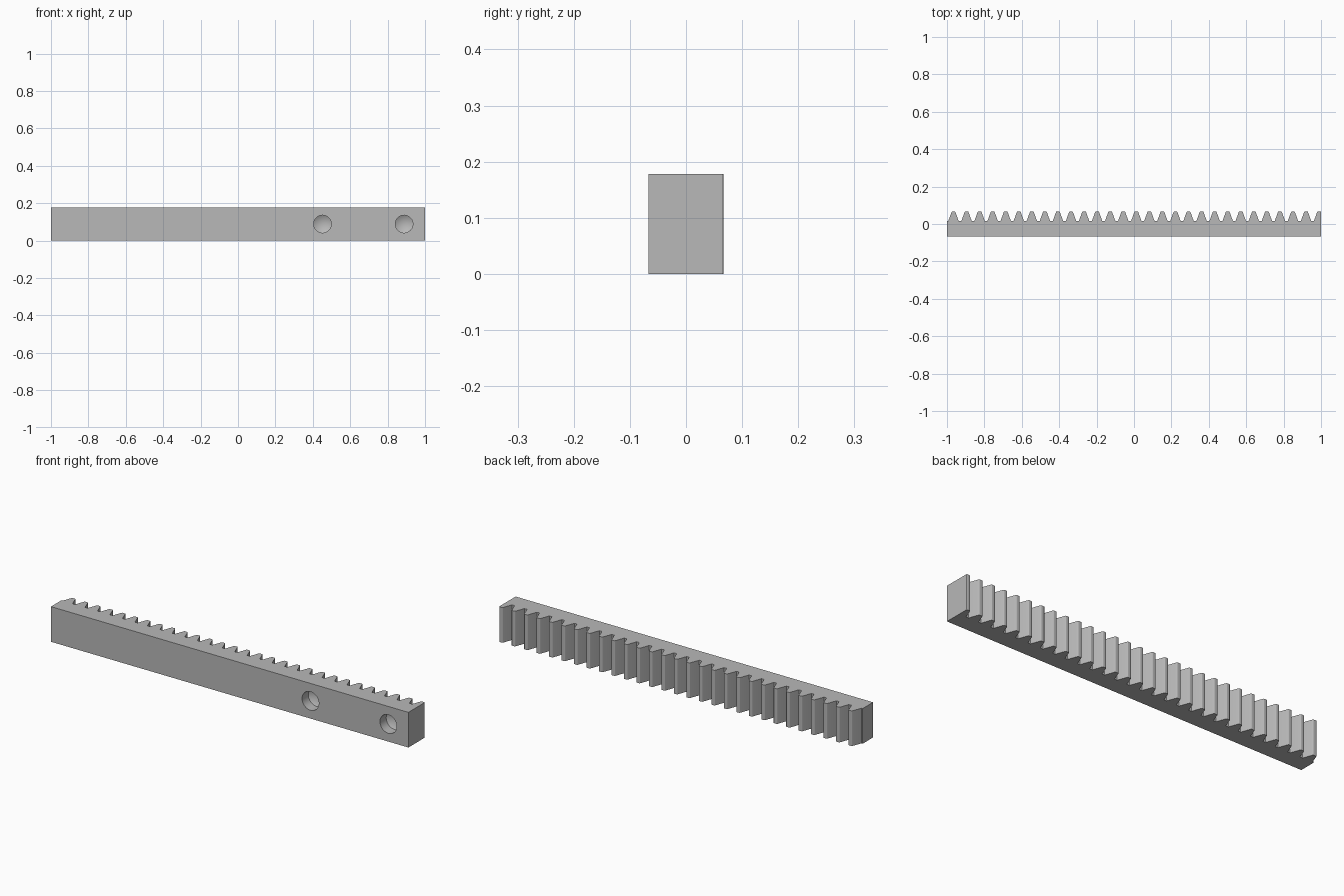
import bpy, bmesh, math
from mathutils import Matrix, Vector

cube = bpy.data.objects.get("Cube")
if cube:
    bpy.data.objects.remove(cube, do_unlink=True)

MODULE = 2 / 90
PITCH = math.pi * MODULE
HEIGHT = 8 * MODULE
TIP = 3 * MODULE
BACK = -TIP
ROOT = TIP - 2.25 * MODULE
SLOPE = math.tan(math.radians(20))
TIP_HALF = PITCH / 4 - MODULE * SLOPE
ROOT_HALF = PITCH / 4 + 1.25 * MODULE * SLOPE
RADIUS = 0.0045

steel = bpy.data.materials.new("steel_grey")
steel.use_nodes = True
steel.diffuse_color = (0.48, 0.48, 0.48, 1)
steel.node_tree.nodes["Principled BSDF"].inputs["Base Color"].default_value = (0.48, 0.48, 0.48, 1)


def make_object(name, bm):
    bmesh.ops.recalc_face_normals(bm, faces=bm.faces)
    mesh = bpy.data.meshes.new(name)
    bm.to_mesh(mesh)
    bm.free()
    mesh.materials.append(steel)
    obj = bpy.data.objects.new(name, mesh)
    bpy.context.collection.objects.link(obj)
    return obj


def tooth_half():
    """Right half of one tooth, from the rounded tip down to the root."""
    lean = math.radians(20)
    cx = TIP_HALF - RADIUS * math.tan((math.pi / 2 - lean) / 2)
    pts = []
    for i in range(5):
        a = math.pi / 2 - (math.pi / 2 - lean) * i / 4
        pts.append((cx + RADIUS * math.cos(a), TIP - RADIUS + RADIUS * math.sin(a)))
    return pts + [(ROOT_HALF, ROOT)]


# Toothed bar: outline in plan, extruded upward
half = tooth_half()
tooth = [(-x, y) for x, y in reversed(half)] + half
outline = [(-1, BACK), (-1, ROOT)]
for n in range(29):
    centre = -1 + PITCH * (n + 0.5)
    outline += [(centre + x, y) for x, y in tooth]

bm = bmesh.new()
face = bm.faces.new([bm.verts.new((x, y, 0)) for x, y in outline + [(1.1, ROOT), (1.1, BACK)]])
side = bmesh.ops.extrude_face_region(bm, geom=[face])
bmesh.ops.translate(bm, vec=(0, 0, HEIGHT),
                    verts=[v for v in side["geom"] if isinstance(v, bmesh.types.BMVert)])
# Saw the bar off square through the last tooth
cut = bmesh.ops.bisect_plane(bm, geom=bm.verts[:] + bm.edges[:] + bm.faces[:],
                             plane_co=(1, 0, 0), plane_no=(1, 0, 0), clear_outer=True)
bmesh.ops.holes_fill(bm, edges=[e for e in bm.edges if e.is_boundary], sides=0)
rack = make_object("toothed_rack", bm)

# Blind drilled holes with conical bottoms in the front
HOLE = 0.047
DEPTH = 0.05
bm = bmesh.new()
for x in (0.452, 0.888):
    rings = []
    for y in (BACK - 0.02, BACK + DEPTH):
        rings.append([bm.verts.new((x + HOLE * math.cos(a), y, HEIGHT / 2 + HOLE * math.sin(a)))
                      for a in (math.tau * k / 48 for k in range(48))])
    point = bm.verts.new((x, BACK + DEPTH + HOLE / math.tan(math.radians(59)), HEIGHT / 2))
    bm.faces.new(rings[0])
    for k in range(48):
        j = (k + 1) % 48
        bm.faces.new((rings[0][k], rings[0][j], rings[1][j], rings[1][k]))
        bm.faces.new((rings[1][k], rings[1][j], point))
drill = make_object("hole_cutter", bm)
drill.hide_render = True

mod = rack.modifiers.new("drilled_holes", "BOOLEAN")
mod.operation = "DIFFERENCE"
mod.solver = "EXACT"
mod.object = drill
bpy.ops.object.select_all(action="DESELECT")
rack.select_set(True)
bpy.context.view_layer.objects.active = rack
bpy.ops.object.modifier_apply(modifier=mod.name)
bpy.data.objects.remove(drill, do_unlink=True)
bpy.ops.object.shade_smooth_by_angle(angle=math.radians(25))
